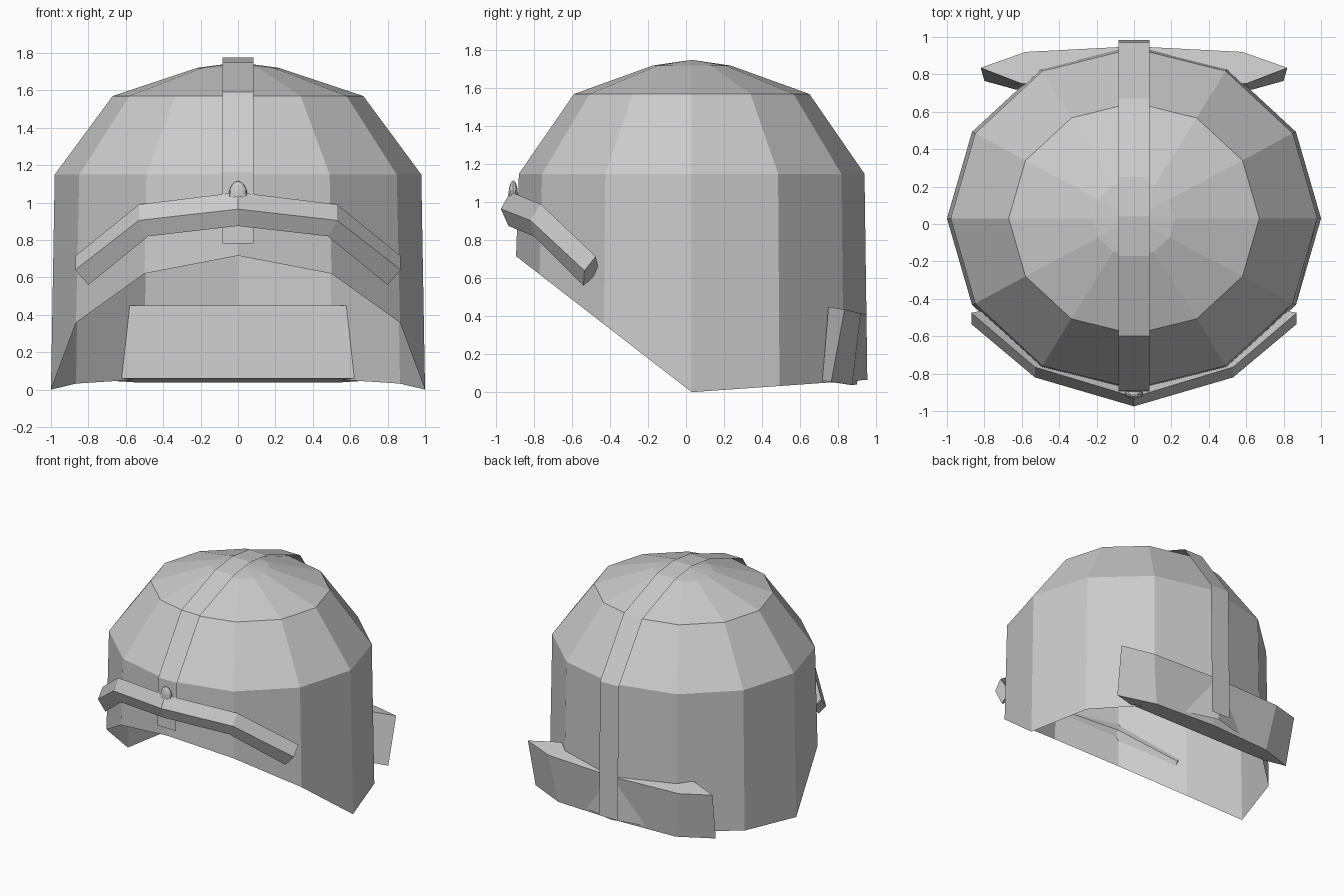
import bpy, bmesh, math

if "Cube" in bpy.data.objects:
    bpy.data.objects.remove(bpy.data.objects["Cube"])


def make_object(name, verts, faces):
    bm = bmesh.new()
    vs = [bm.verts.new(v) for v in verts]
    for f in faces:
        bm.faces.new([vs[i] for i in f])
    bmesh.ops.recalc_face_normals(bm, faces=bm.faces)
    mesh = bpy.data.meshes.new(name)
    bm.to_mesh(mesh)
    bm.free()
    obj = bpy.data.objects.new(name, mesh)
    bpy.context.collection.objects.link(obj)
    return obj


def loft(name, sections, cap=True):
    """Join equal closed cross-sections into one skin."""
    n = len(sections[0])
    verts = [p for s in sections for p in s]
    faces = []
    for k in range(len(sections) - 1):
        for i in range(n):
            j = (i + 1) % n
            faces.append((k * n + i, k * n + j, (k + 1) * n + j, (k + 1) * n + i))
    if cap:
        faces.append(tuple(range(n)))
        faces.append(tuple(range(len(verts) - n, len(verts))))
    return make_object(name, verts, faces)


def flip(points):
    return [(-x, y, z) for x, y, z in points]


# Helmet shell: 12-sided open dome with a slanted lower rim
SIDES, CY = 12, 0.03


def rim_height(y):
    return (CY - y) * 0.72 / 0.93 if y < CY else (y - CY) * 0.07


def ring(rx, ry, z=None):
    pts = []
    for i in range(SIDES):
        a = 2 * math.pi * i / SIDES
        x, y = rx * math.cos(a), CY + ry * math.sin(a)
        pts.append((x, y, rim_height(y) if z is None else z))
    return pts


rings = [ring(1.0, 0.925), ring(0.98, 0.91, 1.15),
         ring(0.67, 0.62, 1.57), ring(0.22, 0.205, 1.72)]
verts = [p for r in rings for p in r] + [(0, CY, 1.75)]
faces = []
for k in range(len(rings)):
    for i in range(SIDES):
        j = (i + 1) % SIDES
        a, b = k * SIDES + i, k * SIDES + j
        if k < len(rings) - 1:
            faces.append((a, b, b + SIDES, a + SIDES))
        else:
            faces.append((a, b, len(verts) - 1))
make_object("helmet_shell", verts, faces)

# Centre strap: thin strip running over the dome from front to back
profile = [(-0.905, 0.78), (-0.892, 1.16), (-0.60, 1.59), (-0.17, 1.748), (0.04, 1.775),
           (0.25, 1.75), (0.67, 1.59), (0.97, 1.16), (0.985, 0.09)]
verts = [(s * 0.083, y, z) for y, z in profile for s in (-1, 1)]
faces = [(2 * i, 2 * i + 1, 2 * i + 3, 2 * i + 2) for i in range(len(profile) - 1)]
make_object("centre_strap", verts, faces)

# Brow band: ridged bar wrapped around the front (top, ridge, bottom, hidden back)
centre = [(0, -0.925, 1.055), (0, -0.975, 0.965), (0, -0.935, 0.875), (0, -0.87, 0.965)]
middle = [(0.53, -0.765, 0.99), (0.53, -0.82, 0.905), (0.48, -0.80, 0.82), (0.47, -0.74, 0.90)]
end = [(0.87, -0.475, 0.715), (0.87, -0.535, 0.64), (0.80, -0.54, 0.56), (0.80, -0.46, 0.635)]
loft("brow_band", [flip(end), flip(middle), centre, middle, end])

# Brow knob: small rounded stud above the band
bpy.ops.mesh.primitive_uv_sphere_add(segments=12, ring_count=8, radius=1,
                                     location=(0, -0.91, 1.035))
knob = bpy.context.object
knob.name = "brow_knob"
knob.scale = (0.05, 0.025, 0.08)

# Neck guard: flared block across the back, cutting through the shell
top = [(0.60, 0.75, 0.45), (0.82, 0.835, 0.435), (0.58, 0.92, 0.415)]
bottom = [(0.63, 0.718, 0.06), (0.80, 0.765, 0.055), (0.52, 0.875, 0.037)]


def outline(half, back):
    return half + [back] + flip(half)[::-1]


loft("neck_guard", [outline(bottom, (0, 0.90, 0.04)), outline(top, (0, 0.95, 0.41))])
